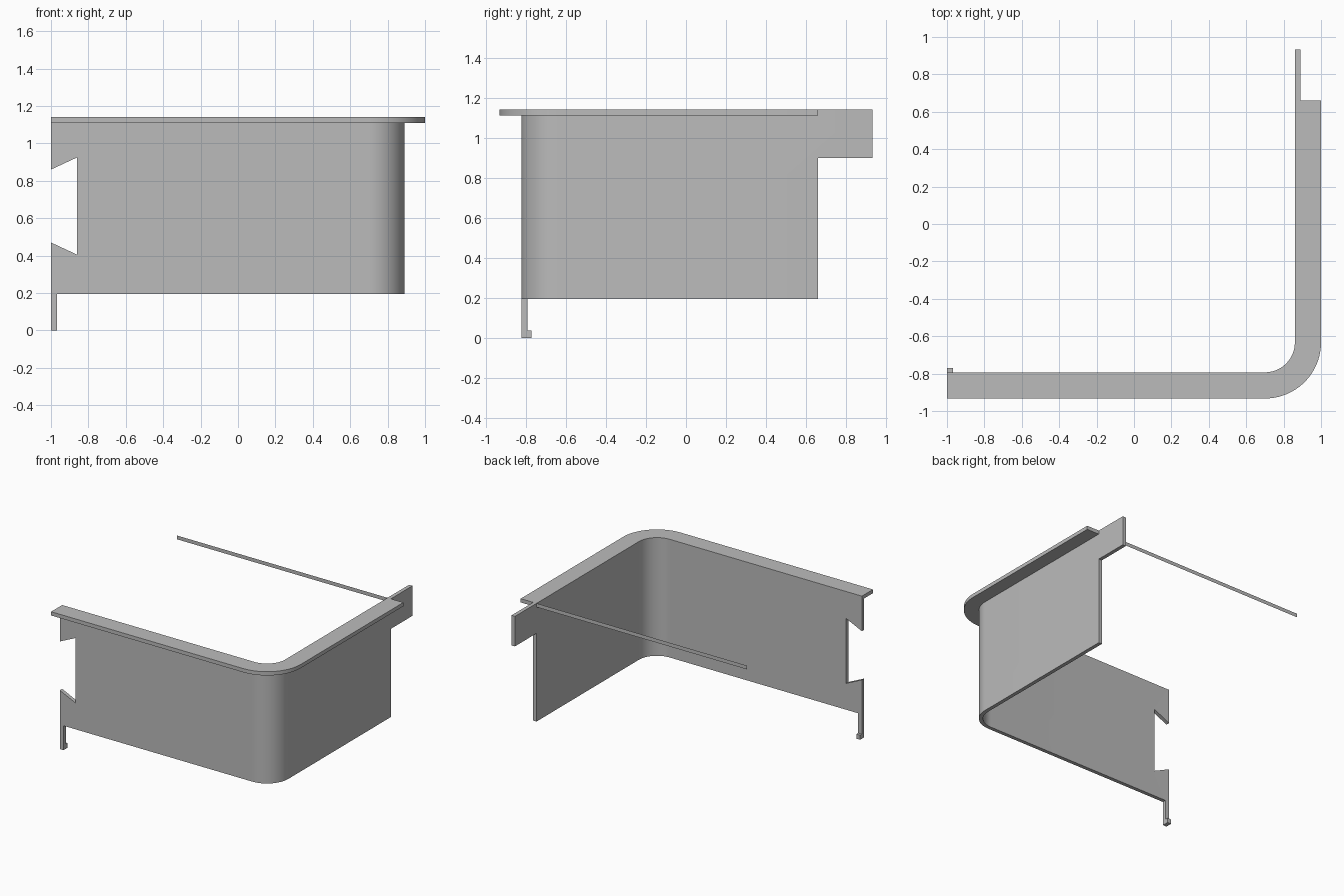
import bpy, bmesh
from math import sin, cos, pi
from mathutils import Vector

if "Cube" in bpy.data.objects:
    bpy.data.objects.remove(bpy.data.objects["Cube"], do_unlink=True)

grey = bpy.data.materials.new("plain grey")
grey.use_nodes = True
colour = (0.5, 0.5, 0.5, 1)
grey.diffuse_color = colour
grey.node_tree.nodes["Principled BSDF"].inputs["Base Color"].default_value = colour

CX, CY = 0.70, -0.633            # centre of the rounded corner
INNER, OUTER, LIP = 0.16, 0.19, 0.30   # radii of wall faces and flange edge
LEFT, SIDE_END, TAB_END = -1.0, 0.66, 0.933
TOP, BOTTOM = 1.14, 0.195


def prism(name, points, direction):
    """Extrude a flat outline of 3D points along a direction."""
    bm = bmesh.new()
    face = bm.faces.new([bm.verts.new(p) for p in points])
    if any(direction):
        new = bmesh.ops.extrude_face_region(bm, geom=[face])["geom"]
        verts = [v for v in new if isinstance(v, bmesh.types.BMVert)]
        bmesh.ops.translate(bm, verts=verts, vec=Vector(direction))
        bmesh.ops.recalc_face_normals(bm, faces=bm.faces)
    mesh = bpy.data.meshes.new(name)
    bm.to_mesh(mesh)
    bm.free()
    mesh.materials.append(grey)
    obj = bpy.data.objects.new(name, mesh)
    bpy.context.collection.objects.link(obj)
    return obj


def path(radius, end, z, steps=24):
    """Straight front run, quarter-round corner, straight side run."""
    arc = [(CX + radius * sin(a), CY - radius * cos(a), z)
           for a in (i * pi / 2 / steps for i in range(steps + 1))]
    return [(LEFT, CY - radius, z)] + arc + [(CX + radius, end, z)]


def band(name, r1, r2, end, z1, z2):
    return prism(name, path(r2, end, z1) + path(r1, end, z1)[::-1], (0, 0, z2 - z1))


def activate(obj):
    bpy.ops.object.select_all(action="DESELECT")
    obj.select_set(True)
    bpy.context.view_layer.objects.active = obj


def cut(obj, cutter):
    cutter.hide_render = True
    mod = obj.modifiers.new("cut", "BOOLEAN")
    mod.operation = "DIFFERENCE"
    mod.solver = "EXACT"
    mod.object = cutter
    activate(obj)
    bpy.ops.object.modifier_apply(modifier=mod.name)
    bpy.data.objects.remove(cutter, do_unlink=True)


# Bent wall, with its leg and rear tab left over after cutting
wall = band("wall", INNER, OUTER, TAB_END, 0, TOP)
under = [(-0.967, -1.2, -0.1), (1.2, -1.2, -0.1), (1.2, -1.2, BOTTOM), (-0.967, -1.2, BOTTOM)]
cut(wall, prism("bottom_cutter", under, (0, 2.4, 0)))
behind = [(0.6, SIDE_END, -0.1), (0.6, 1.2, -0.1), (0.6, 1.2, 0.90), (0.6, SIDE_END, 0.90)]
cut(wall, prism("tab_cutter", behind, (0.6, 0, 0)))

# Dovetail notch in the left end
slope = 0.065 / 0.14
notch = [(-1.1, -1.0, 0.47 + 0.1 * slope), (-0.86, -1.0, 0.405),
         (-0.86, -1.0, 0.925), (-1.1, -1.0, 0.86 - 0.1 * slope)]
cut(wall, prism("notch_cutter", notch, (0, 0.5, 0)))

# Flange around the top edge
flange = band("flange", OUTER, LIP, SIDE_END, 1.11, TOP)

# Small toe at the bottom of the leg
y = CY - INNER
toe = [(LEFT, y, 0), (LEFT, y + 0.022, 0), (LEFT, y + 0.022, 0.037), (LEFT, y, 0.037)]
prism("leg_toe", toe, (0.033, 0, 0))

# Paper-thin strip across the open back
strip = [(LEFT, SIDE_END, 1.11), (0.86, SIDE_END, 1.11),
         (0.86, SIDE_END, TOP), (LEFT, SIDE_END, TOP)]
prism("rear_strip", strip, (0, 0, 0))

# Smooth corner with crisp edges
for obj in (wall, flange):
    activate(obj)
    bpy.ops.object.shade_smooth_by_angle(angle=pi / 6)
